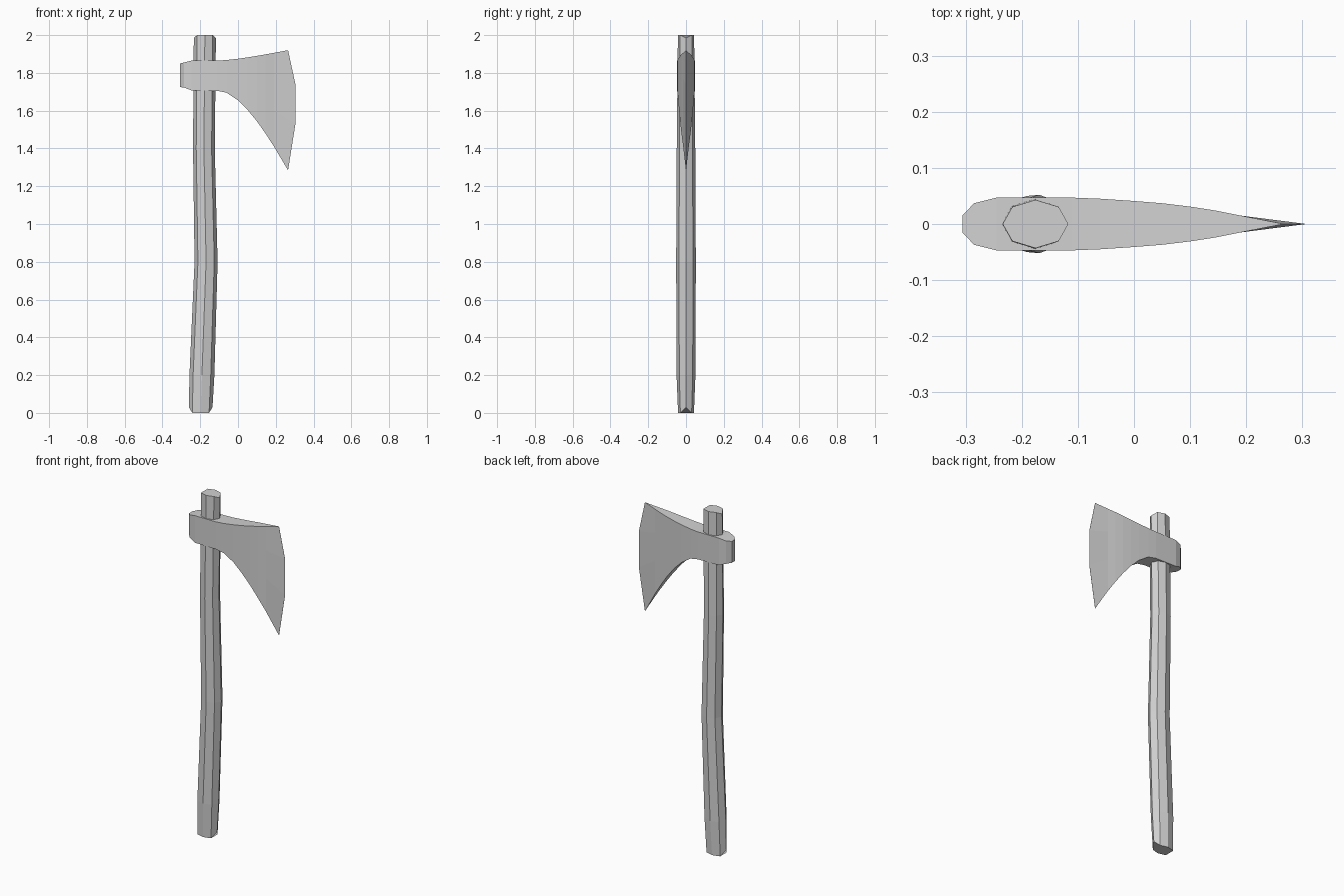
import bpy, bmesh
from math import cos, sin, pi

cube = bpy.data.objects.get("Cube")
if cube:
    bpy.data.objects.remove(cube, do_unlink=True)

grey = bpy.data.materials.new("plain_grey")
grey.use_nodes = True
colour = (0.64, 0.64, 0.64, 1)
grey.diffuse_color = colour
grey.node_tree.nodes["Principled BSDF"].inputs["Base Color"].default_value = colour


def loft(name, rings):
    """Bridge equal-length closed rings of points and cap both ends."""
    bm = bmesh.new()
    loops = [[bm.verts.new(p) for p in ring] for ring in rings]
    n = len(loops[0])
    for a, b in zip(loops, loops[1:]):
        for i in range(n):
            j = (i + 1) % n
            bm.faces.new((a[i], a[j], b[j], b[i]))
    bm.faces.new(loops[0])
    bm.faces.new(loops[-1])
    bmesh.ops.remove_doubles(bm, verts=bm.verts, dist=0.0005)
    bmesh.ops.recalc_face_normals(bm, faces=bm.faces)
    mesh = bpy.data.meshes.new(name)
    bm.to_mesh(mesh)
    bm.free()
    mesh.materials.append(grey)
    obj = bpy.data.objects.new(name, mesh)
    bpy.context.collection.objects.link(obj)
    return obj


# Handle: bent octagonal shaft; (height, left x, right x, half depth, end drop)
sections = [
    (0.0, -0.26, -0.135, 0.042, 0.03),
    (0.2, -0.257, -0.125, 0.05, 0),
    (0.8, -0.23, -0.108, 0.052, 0),
    (1.4, -0.238, -0.123, 0.049, 0),
    (2.0, -0.234, -0.117, 0.043, -0.015),
]
rings = []
for z, x0, x1, depth, drop in sections:
    ring = []
    for k in range(8):
        c, s = cos(k * pi / 4), sin(k * pi / 4)
        ring.append(((x0 + x1) / 2 + c * (x1 - x0) / 2, s * depth,
                     z + (drop if k % 4 == 0 else 0)))
    rings.append(ring)
loft("handle", rings)

# Axe head: (x, top, bottom, half thickness), swept from the poll to the blade
columns = [
    (-0.306, 1.85, 1.725, 0.015),
    (-0.285, 1.855, 1.722, 0.037),
    (-0.245, 1.865, 1.707, 0.047),
    (-0.11, 1.865, 1.705, 0.047),
    (-0.06, 1.868, 1.695, 0.045),
    (0.0, 1.875, 1.655, 0.041),
    (0.05, 1.882, 1.605, 0.037),
    (0.1, 1.89, 1.544, 0.031),
    (0.145, 1.898, 1.48, 0.024),
    (0.19, 1.906, 1.411, 0.015),
]
rows = (0, 0.28, 0.61, 1)
rings = []
for x, top, bottom, half in columns:
    side = [(x, half, top + (bottom - top) * t) for t in rows]
    rings.append(side + [(px, -py, pz) for px, py, pz in reversed(side)])

# Curved cutting edge, with both sides meeting at the centre plane
edge = [(0.265, 0, 1.92), (0.304, 0, 1.74), (0.304, 0, 1.53), (0.265, 0, 1.284)]
bm_edge = [(x, 0.0004, z) for x, _, z in edge]
rings.append(bm_edge + [(x, -0.0004, z) for x, _, z in reversed(edge)])
loft("axe_head", rings)
